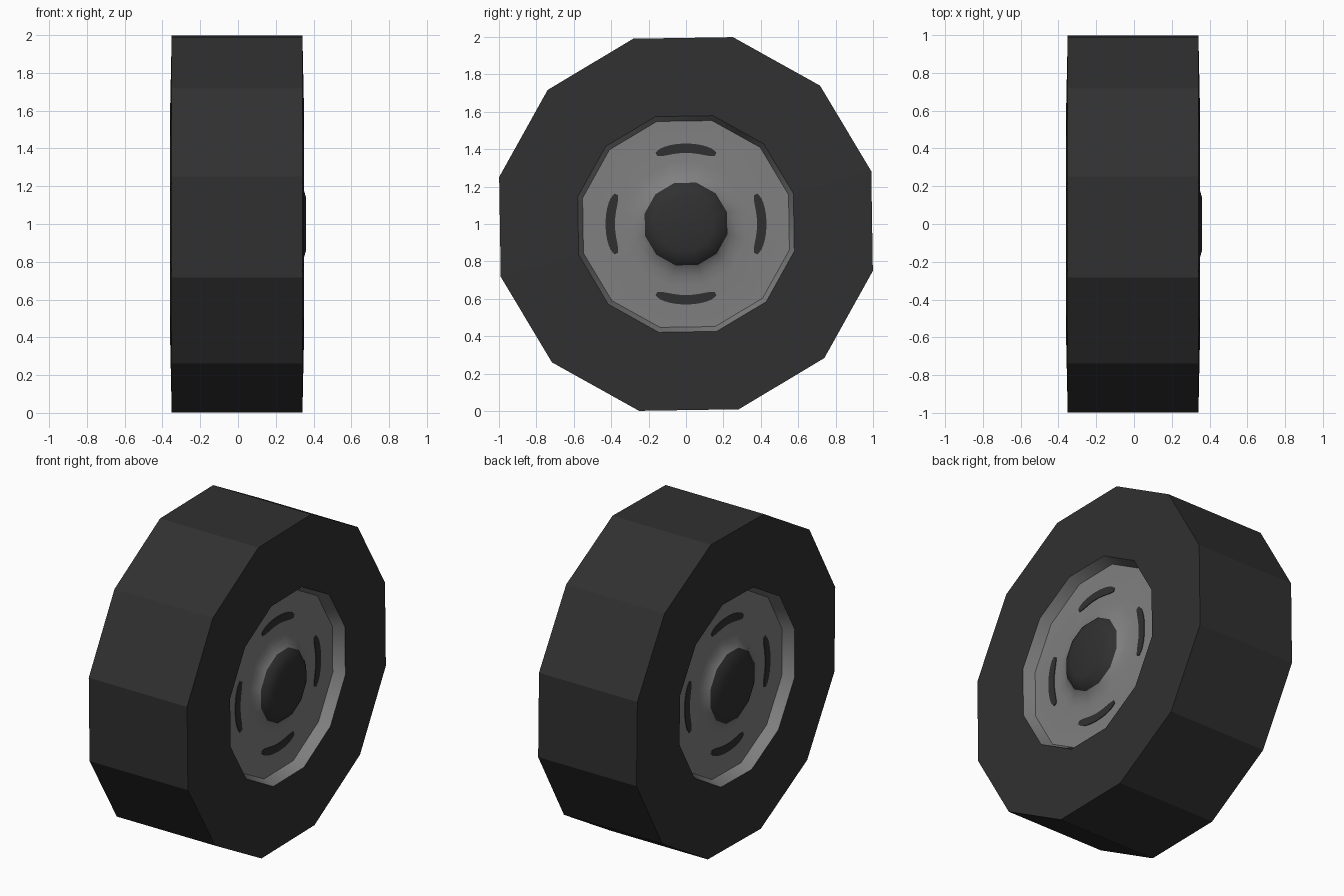
import bpy, bmesh, math

if "Cube" in bpy.data.objects:
    bpy.data.objects.remove(bpy.data.objects["Cube"])

SIDES = 12
TURN = math.radians(15.9)   # rotation of the twelve-sided outline
CZ = 1.0                    # axle height


def material(name, value):
    m = bpy.data.materials.new(name)
    m.diffuse_color = (value, value, value, 1)
    m.use_nodes = True
    m.node_tree.nodes["Principled BSDF"].inputs["Base Color"].default_value = m.diffuse_color
    return m


rubber = material("dark rubber", 0.030)
metal = material("grey metal", 0.215)


def point(x, r, a):
    return (x, r * math.cos(a), CZ + r * math.sin(a))


def finish(bm, name, mat, smooth=None):
    bmesh.ops.recalc_face_normals(bm, faces=bm.faces)
    me = bpy.data.meshes.new(name)
    bm.to_mesh(me)
    bm.free()
    me.materials.append(mat)
    ob = bpy.data.objects.new(name, me)
    bpy.context.collection.objects.link(ob)
    if smooth:
        bpy.ops.object.select_all(action='DESELECT')
        ob.select_set(True)
        bpy.context.view_layer.objects.active = ob
        bpy.ops.object.shade_smooth_by_angle(angle=math.radians(smooth))
    return ob


def lathe(name, profile, mat, caps=(), closed=False, smooth=None):
    """Spin an (x, radius) profile round the axle."""
    bm = bmesh.new()
    rings = [[bm.verts.new(point(x, r, TURN + math.tau * i / SIDES))
              for i in range(SIDES)] for x, r in profile]
    pairs = list(zip(rings, rings[1:]))
    if closed:
        pairs.append((rings[-1], rings[0]))
    for a, b in pairs:
        for i in range(SIDES):
            j = (i + 1) % SIDES
            bm.faces.new((a[i], a[j], b[j], b[i]))
    for c in caps:
        bm.faces.new(rings[c])
    return finish(bm, name, mat, smooth)


def slot(name, side, angle):
    """Thin curved dark plate lying on the wheel disc."""
    bm = bmesh.new()
    n, half, rm, w = 12, math.radians(23), 0.405, 0.025
    inner, outer = [], []
    for i in range(n + 1):
        t = -1 + 2 * i / n
        ww = w * (1 - 0.55 * abs(t) ** 6)      # rounded ends
        a = angle + half * t
        inner.append(bm.verts.new(point(side * DISC + SHIFT, rm - ww, a)))
        outer.append(bm.verts.new(point(side * DISC + SHIFT, rm + ww, a)))
    face = bm.faces.new(inner + outer[::-1])
    ext = bmesh.ops.extrude_face_region(bm, geom=[face])
    for v in ext["geom"]:
        if isinstance(v, bmesh.types.BMVert):
            v.co.x += side * 0.004
    finish(bm, name, rubber)


SHIFT = -0.005   # tyre sits slightly off the centre plane
DISC = 0.285     # disc plane, measured from the tyre centre

# Tyre: flat tread and slightly conical sidewalls
lathe("tyre", [(0.355 + SHIFT, 0.597), (0.346 + SHIFT, 1.03),
               (-0.346 + SHIFT, 1.03), (-0.355 + SHIFT, 0.597)],
      rubber)

for side, label in ((1, "right"), (-1, "left")):
    # Rim wall and dished disc rising to the hub
    disc = [(0.355, 0.597), (DISC, 0.57), (DISC, 0.34), (0.292, 0.29),
            (0.306, 0.25), (0.322, 0.228)]
    lathe(label + "_wheel_disc", [(side * x + SHIFT, r) for x, r in disc],
          metal, smooth=40)
    # Hub cap
    hub = [(0.322 + side * SHIFT, 0.228), (0.342, 0.205), (0.359, 0.15)]
    lathe(label + "_hub_cap", [(side * x, r) for x, r in hub],
          rubber, caps=(-1,), smooth=35)
    # Four vent slots
    for k in range(4):
        slot(f"{label}_vent_slot_{k + 1}", side, k * math.pi / 2)
